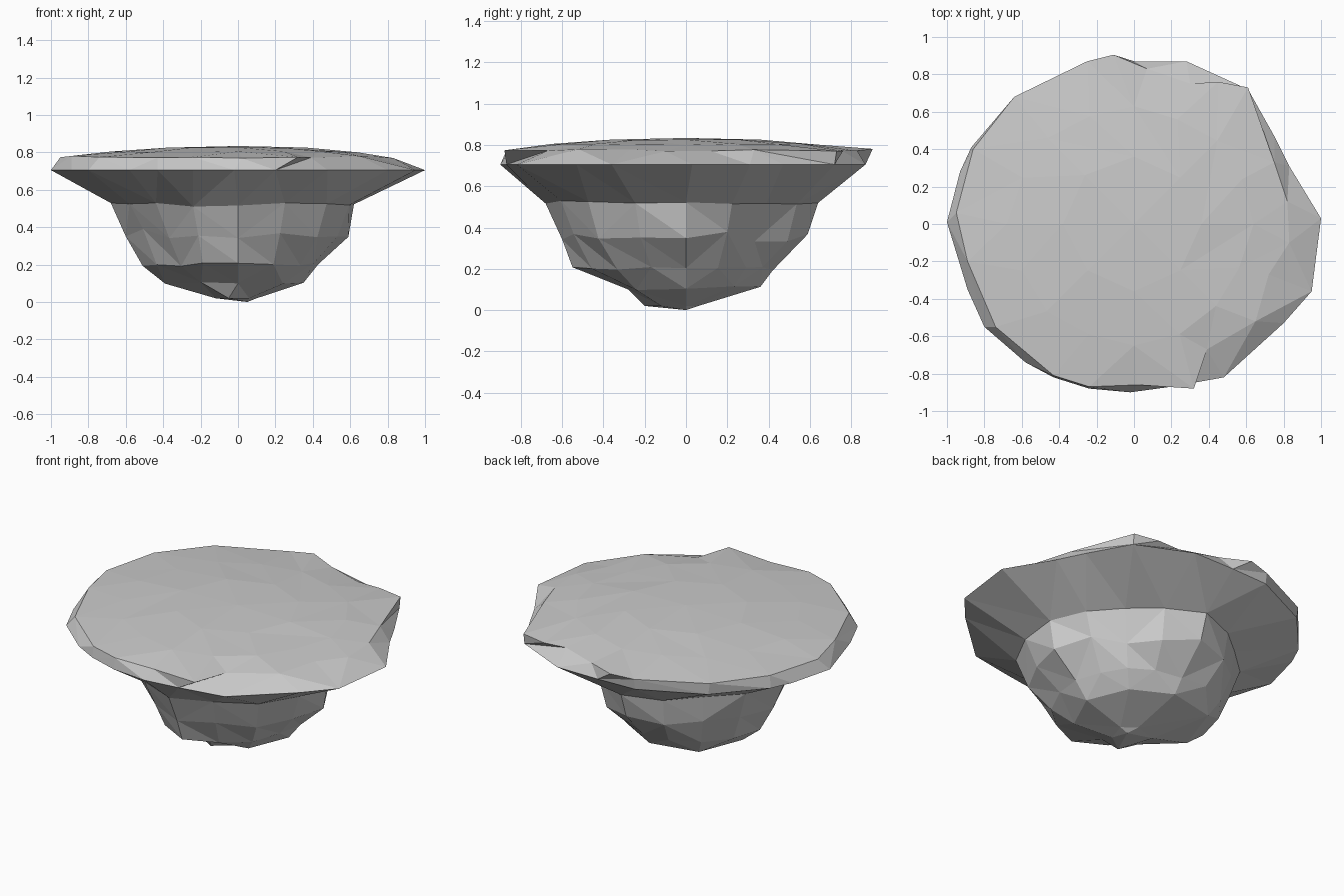
import bpy, bmesh, math, random

if "Cube" in bpy.data.objects:
    bpy.data.objects.remove(bpy.data.objects["Cube"])

random.seed(4)
bm = bmesh.new()


def angle(v):
    return math.atan2(v.co.y, v.co.x) % math.tau


def ring(points, z, jitter=0.0):
    """Add a closed loop of vertices, sorted by angle round the centre."""
    verts = [bm.verts.new((x, y, z + random.uniform(-jitter, jitter))) for x, y in points]
    return sorted(verts, key=angle)


def polar(radii, between=False):
    """Loop from evenly spread radii (starting at +x), optionally with points in between."""
    n = len(radii)
    pts = []
    for i, r in enumerate(radii):
        a = math.tau * i / n
        pts.append((r * math.cos(a), r * math.sin(a)))
        if between:
            a += math.pi / n
            m = (r + radii[(i + 1) % n]) / 2 * random.uniform(.96, 1.01)
            pts.append((m * math.cos(a), m * math.sin(a)))
    return pts


def loft(low, high):
    """Zip two loops of any size together with triangles."""
    i = j = 0
    n, m = len(low), len(high)
    while i < n or j < m:
        a, b = low[i % n], high[j % m]
        next_a = angle(low[(i + 1) % n]) + math.tau * ((i + 1) // n)
        next_b = angle(high[(j + 1) % m]) + math.tau * ((j + 1) // m)
        if j >= m or (i < n and next_a <= next_b):
            i += 1
            bm.faces.new((a, low[i % n], b))
        else:
            j += 1
            bm.faces.new((a, high[j % m], b))


def cap(loop, co):
    """Fan a loop to a single point."""
    tip = bm.verts.new(co)
    for a, b in zip(loop, loop[1:] + loop[:1]):
        bm.faces.new((a, b, tip))


# Outline of the widest edge of the slab
rim = [(1, .03), (.83, .31), (.75, .47), (.61, .72), (.28, .87), (0, .87), (-.25, .86),
       (-.63, .68), (-.87, .41), (-.93, .28), (-1, .01), (-.89, -.35), (-.8, -.55),
       (-.58, -.74), (-.43, -.82), (-.24, -.88), (-.02, -.9), (.2, -.87), (.48, -.82),
       (.8, -.53), (.95, -.36)]
# Chipped upper lip of the slab
lip = [(.83, -.1), (.82, .12), (.75, .33), (.61, .73), (.45, .76), (.3, .75), (.07, .83),
       (-.11, .905), (-.25, .87), (-.64, .68), (-.86, .4), (-.95, .06), (-.89, -.2),
       (-.74, -.55), (-.43, -.81), (-.24, -.87), (.02, -.86), (.32, -.88), (.39, -.67),
       (.65, -.52), (.72, -.27)]

# Rock under the slab, from the foot up to the neck
loops = [
    ring([(.1, 0), (.02, .06), (-.12, .02), (-.05, -.2), (.06, -.12)], .02),
    ring(polar([.35, .33, .36, .42, .39, .28, .28, .34]), .105, .012),
    ring(polar([.43, .41, .42, .49, .51, .43, .55, .47], True), .2, .01),
    ring(polar([.59, .47, .59, .55, .6, .52, .6, .6], True), .36, .03),
    ring(polar([.62, .55, .64, .57, .68, .62, .68, .67], True), .52, .01),
    # Slab edge, lip and shallow domed top
    ring(rim, .705),
    ring(lip, .775, .006),
    ring(polar([.64, .63, .63, .65, .68, .66, .65, .62], True), .803, .003),
    ring(polar([.36, .35, .36, .37, .38, .35, .36, .35]), .825, .003),
]
for low, high in zip(loops, loops[1:]):
    loft(low, high)
cap(loops[0], (.05, 0, 0))
cap(loops[-1], (0, 0, .834))

bmesh.ops.recalc_face_normals(bm, faces=bm.faces)
mesh = bpy.data.meshes.new("flat_topped_rock")
bm.to_mesh(mesh)
bm.free()
bpy.context.collection.objects.link(bpy.data.objects.new("flat_topped_rock", mesh))
